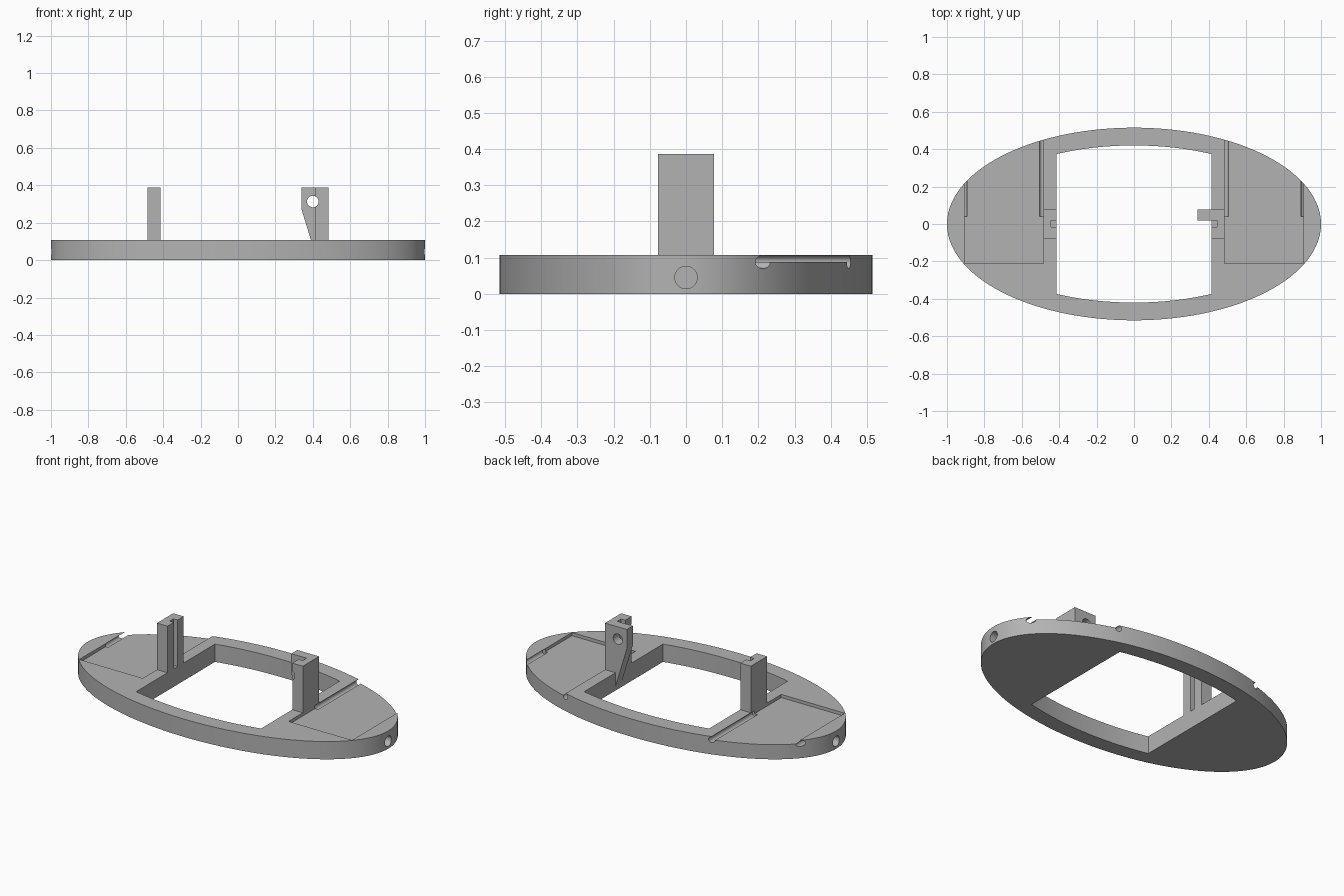
import bpy, bmesh, math
from mathutils import Vector

cube = bpy.data.objects.get("Cube")
if cube:
    bpy.data.objects.remove(cube, do_unlink=True)

grey = bpy.data.materials.new("plain grey")
grey.use_nodes = True
colour = (0.45, 0.45, 0.45, 1)
grey.diffuse_color = colour
grey.node_tree.nodes["Principled BSDF"].inputs["Base Color"].default_value = colour

TOP = 0.107       # plate thickness
FLOOR = 0.088     # tray floor height
POST_TOP = 0.387


def prism(name, points, direction):
    """Extrude a closed outline of 3D points along a direction."""
    bm = bmesh.new()
    face = bm.faces.new([bm.verts.new(p) for p in points])
    side = bmesh.ops.extrude_face_region(bm, geom=[face])["geom"]
    moved = [v for v in side if isinstance(v, bmesh.types.BMVert)]
    bmesh.ops.translate(bm, vec=Vector(direction), verts=moved)
    bmesh.ops.recalc_face_normals(bm, faces=bm.faces)
    mesh = bpy.data.meshes.new(name)
    bm.to_mesh(mesh)
    bm.free()
    mesh.materials.append(grey)
    obj = bpy.data.objects.new(name, mesh)
    bpy.context.collection.objects.link(obj)
    return obj


def box(name, x, y, z):
    corners = [(x[0], y[0]), (x[1], y[0]), (x[1], y[1]), (x[0], y[1])]
    return prism(name, [(a, b, z[0]) for a, b in corners], (0, 0, z[1] - z[0]))


def ellipse(a, b, n):
    return [(a * math.cos(2 * math.pi * i / n), b * math.sin(2 * math.pi * i / n))
            for i in range(n)]


def rod(name, centre, radius, direction):
    """Round rod running along x or y."""
    cx, cy, cz = centre
    ring = ellipse(radius, radius, 32)
    if direction[0]:
        points = [(cx, cy + u, cz + v) for u, v in ring]
    else:
        points = [(cx + u, cy, cz + v) for u, v in ring]
    return prism(name, points, direction)


def cut(target, cutters):
    """Subtract the cutters, apply, and remove them."""
    bpy.context.view_layer.objects.active = target
    for c in cutters:
        c.hide_render = True
        mod = target.modifiers.new("cut", "BOOLEAN")
        mod.operation, mod.solver, mod.object = "DIFFERENCE", "EXACT", c
        bpy.ops.object.modifier_apply(modifier=mod.name)
    for c in cutters:
        bpy.data.objects.remove(c, do_unlink=True)


def smooth(obj):
    bpy.ops.object.select_all(action="DESELECT")
    obj.select_set(True)
    bpy.context.view_layer.objects.active = obj
    bpy.ops.object.shade_smooth_by_angle(angle=math.radians(25))


# Oval base plate
plate = prism("base_plate", [(x, y, 0) for x, y in ellipse(1, 0.515, 160)], (0, 0, TOP))

# Central opening: straight ends, bowed front and back
half_width, bow_a, bow_b = 0.415, 0.91, 0.42
bow = []
for i in range(25):
    x = half_width * (1 - i / 12)
    bow.append((x, bow_b * math.sqrt(1 - (x / bow_a) ** 2)))
outline = bow + [(-x, -y) for x, y in bow]
cutters = [prism("opening_cutter", [(x, y, -0.1) for x, y in outline], (0, 0, 0.4))]

# Trays open to the back, their edge grooves, and blind holes in the ends
for s in (-1, 1):
    cutters += [
        box("tray_cutter", sorted((s * 0.485, s * 0.907)), (-0.212, 0.7), (FLOOR, 0.2)),
        rod("inner_groove_cutter", (s * 0.487, 0.04, FLOOR), 0.018, (0, 0.6, 0)),
        rod("outer_groove_cutter", (s * 0.91, 0.04, FLOOR), 0.018, (0, 0.6, 0)),
        rod("end_hole_cutter", (s * 0.9, 0, 0.045), 0.031, (s * 0.2, 0, 0)),
    ]
cut(plate, cutters)
smooth(plate)

# Slotted upright posts on both sides of the opening
c_shape = [(0.415, -0.077), (0.485, -0.077), (0.485, 0.077), (0.415, 0.077),
           (0.415, 0.02), (0.443, 0.02), (0.443, -0.016), (0.415, -0.016)]
posts = {}
for s, name in ((-1, "right_post"), (1, "left_post")):
    posts[name] = prism(name, [(s * x, y, TOP) for x, y in c_shape],
                        (0, 0, POST_TOP - TOP))

# Tapered bracket beside the left post
bracket = prism("left_bracket",
                [(x, 0.02, z) for x, z in ((0.34, POST_TOP), (0.415, POST_TOP),
                                           (0.415, 0.025), (0.34, 0.27))],
                (0, 0.057, 0))

# Pin hole through post and bracket
for part in (posts["left_post"], bracket):
    cut(part, [rod("pin_hole_cutter", (0.4, -0.2, 0.313), 0.031, (0, 0.4, 0))])
    smooth(part)
